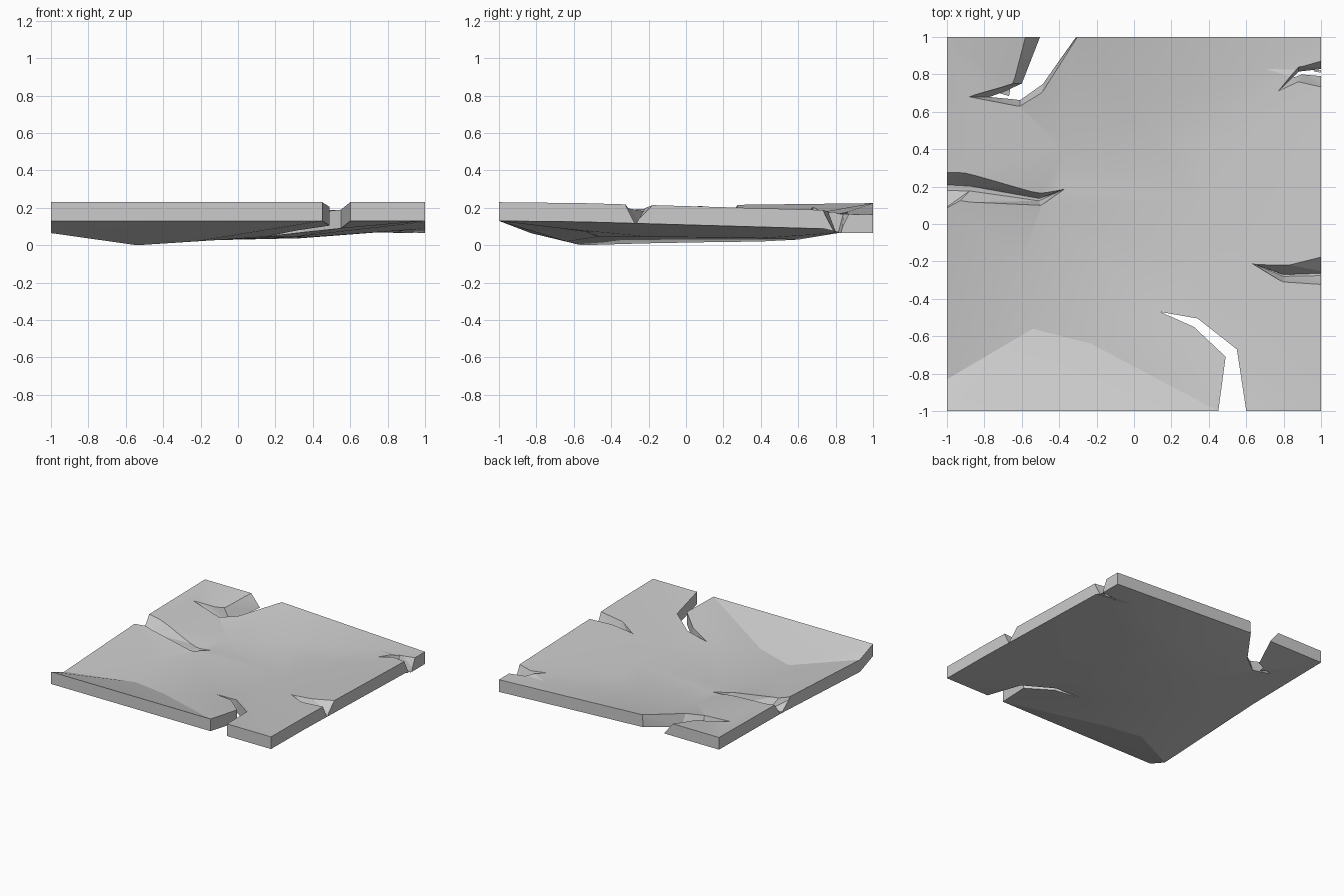
import bpy, bmesh
from mathutils import Vector
from mathutils.geometry import delaunay_2d_cdt
from mathutils.bvhtree import BVHTree

if "Cube" in bpy.data.objects:
    bpy.data.objects.remove(bpy.data.objects["Cube"])

THICK = 0.10

# Underside control points: sagging centre, the square rim, and the lips of the front crack
centre = [(0, .6, .03), (-.37, .4, .02), (-.49, .1, .016), (-.61, -.22, .01),
          (-.54, -.56, .0), (-.23, -.64, .02), (.14, -.47, .045),
          (.31, -.2, .045), (.36, .12, .042), (.33, .4, .037)]
rim = [(-1, -1, .13), (.45, -1, .13), (.6, -1, .13), (1, -1, .13), (1, -.55, .125),
       (1, .74, .088), (1, .82, .066), (1, 1, .065), (-.3, 1, .125), (-1, 1, .125),
       (-1, .2, .115), (-1, -.83, .065)]
lips = [(.32, -.55, .08), (.49, -.71, .105), (.34, -.505, .068), (.55, -.67, .09)]
pts = centre + rim + [(.7, .83, .068)] + lips
n, m = len(centre), len(rim)
lip = n + m + 1
edges = [(i, (i + 1) % n) for i in range(n)]
edges += [(n + i, n + (i + 1) % m) for i in range(m)]
edges += [(4, n + 11), (n + m, n + 7), (6, lip), (lip, lip + 1), (lip + 1, n + 1),
          (6, lip + 2), (lip + 2, lip + 3), (lip + 3, n + 2)]
v2, _, faces, *_ = delaunay_2d_cdt([Vector(p[:2]) for p in pts], edges, [], 1, 1e-5)
under = [Vector((v.x, v.y, min(pts, key=lambda p: (p[0]-v.x)**2 + (p[1]-v.y)**2)[2])) for v in v2]
tree = BVHTree.FromPolygons(under, faces)


def make_object(name, bm):
    bmesh.ops.recalc_face_normals(bm, faces=bm.faces[:])
    me = bpy.data.meshes.new(name)
    bm.to_mesh(me)
    bm.free()
    ob = bpy.data.objects.new(name, me)
    bpy.context.collection.objects.link(ob)
    return ob


def height(x, y):
    c = lambda t: max(-.998, min(.998, t))
    hit = tree.ray_cast(Vector((c(x), c(y), -1)), Vector((0, 0, 1)))[0]
    return hit.z if hit else .07


# Slab: the sagging sheet given thickness
bm = bmesh.new()
lo = [bm.verts.new(p) for p in under]
hi = [bm.verts.new(p + Vector((0, 0, THICK))) for p in under]
for f in faces:
    bm.faces.new([lo[i] for i in f])
    bm.faces.new([hi[i] for i in f])
for e in [e for e in bm.edges if e.is_boundary]:
    a, b = e.verts
    if a in lo:
        bm.faces.new((a, b, hi[lo.index(b)], hi[lo.index(a)]))
slab = make_object("cracked_slab", bm)


# Crack cutters: outline on the top face lofted to an outline on the underside;
# "down" is how far (in slab thicknesses) the cutter reaches past the underside
def crack(name, top, bottom, down=.02, up=.15):
    bm = bmesh.new()
    rings = [[], []]
    for (tx, ty), (bx, by) in zip(top, bottom):
        t = Vector((tx, ty, height(tx, ty) + THICK))
        b = Vector((bx, by, height(bx, by)))
        d = t - b
        rings[0].append(bm.verts.new(b - d * down))
        rings[1].append(bm.verts.new(t + d * up))
    k = len(top)
    for i in range(k):
        j = (i + 1) % k
        q = (rings[0][i], rings[0][j], rings[1][j], rings[1][i])
        bm.faces.new(q[:3])
        bm.faces.new((q[0], q[2], q[3]))
    caps = [bm.faces.new(r) for r in rings]
    bmesh.ops.triangulate(bm, faces=caps)
    cut = make_object(name, bm)
    cut.hide_render = True
    mod = slab.modifiers.new(name, 'BOOLEAN')
    mod.operation, mod.solver, mod.object = 'DIFFERENCE', 'EXACT', cut
    return cut


front = [(.444, -1.05), (.49, -.71), (.32, -.55), (.14, -.47), (.34, -.505), (.55, -.67), (.608, -1.05)]
cutters = [
    crack("front_crack_cutter", front, front, 2, 2),
    crack("back_left_crack_cutter",
          [(-.56, 1.05), (-.65, .75), (-.88, .68), (-.61, .63), (-.49, .705), (-.27, 1.05)],
          [(-.48, 1.05), (-.6, .75), (-.77, .68), (-.61, .662), (-.485, .75), (-.275, 1.05)], .06),
    crack("back_right_crack_cutter",
          [(1.05, .885), (.88, .84), (.77, .71), (.88, .76), (1.05, .725)],
          [(1.05, .835), (.88, .815), (.84, .78), (.9, .8), (1.05, .785)]),
    crack("right_crack_cutter",
          [(1.05, -.17), (.8, -.22), (.63, -.21), (.8, -.31), (1.05, -.322)],
          [(1.05, -.268), (.8, -.274), (.66, -.222), (.8, -.278), (1.05, -.272)], -.06),
    crack("left_crack_cutter",
          [(-1.05, .272), (-.9, .272), (-.5, .165), (-.37, .188), (-.5, .1), (-.93, .125), (-1.05, .075)],
          [(-1.05, .202), (-.87, .19), (-.51, .132), (-.43, .16), (-.51, .128), (-.87, .186), (-1.05, .198)], -.15),
]

# Bake the cuts, drop the cutters, shade softly over the sag
bpy.context.view_layer.objects.active = slab
slab.select_set(True)
for mod in list(slab.modifiers):
    bpy.ops.object.modifier_apply(modifier=mod.name)
for c in cutters:
    bpy.data.objects.remove(c)
bpy.ops.object.shade_smooth_by_angle(angle=0.25)
